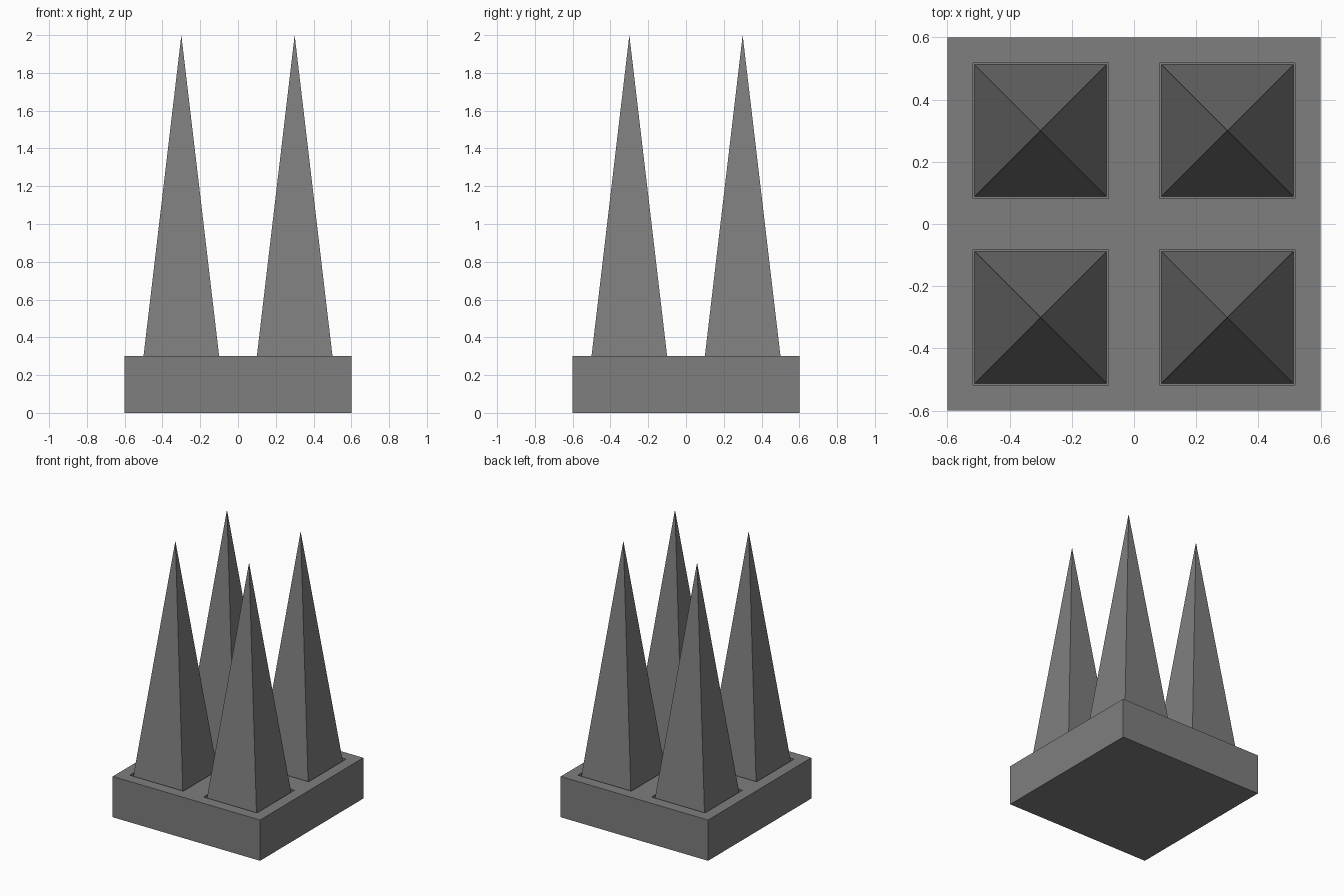
import bpy
from math import pi, sqrt

if "Cube" in bpy.data.objects:
    bpy.data.objects.remove(bpy.data.objects["Cube"])

BASE, HEIGHT = 1.2, 0.3
FLOOR, TIP = 0.2, 2.0
SPIKE_HALF, SOCKET_HALF = 0.212, 0.218
CENTRES = [(x, y) for x in (-0.3, 0.3) for y in (-0.3, 0.3)]

# Dark grey shared by every part
grey = bpy.data.materials.new("dark_grey")
grey.diffuse_color = (0.21, 0.21, 0.21, 1)
grey.use_nodes = True
grey.node_tree.nodes["Principled BSDF"].inputs["Base Color"].default_value = grey.diffuse_color


def box(name, centre, size):
    bpy.ops.mesh.primitive_cube_add(size=1, location=centre)
    ob = bpy.context.object
    ob.name = name
    ob.scale = size
    bpy.ops.object.transform_apply(location=False, rotation=False, scale=True)
    ob.data.materials.append(grey)
    return ob


# Square base block
base = box("base", (0, 0, HEIGHT / 2), (BASE, BASE, HEIGHT))

for i, (x, y) in enumerate(CENTRES, 1):
    # Shallow square socket cut into the base
    cutter = box(f"socket_cutter_{i}", (x, y, FLOOR + 0.1),
                 (2 * SOCKET_HALF, 2 * SOCKET_HALF, 0.2))
    mod = base.modifiers.new(f"socket_{i}", 'BOOLEAN')
    mod.operation = 'DIFFERENCE'
    mod.solver = 'EXACT'
    mod.object = cutter
    bpy.context.view_layer.objects.active = base
    bpy.ops.object.modifier_apply(modifier=mod.name)
    bpy.data.objects.remove(cutter)

    # Four-sided spike standing in the socket
    bpy.ops.mesh.primitive_cone_add(
        vertices=4, radius1=SPIKE_HALF * sqrt(2), radius2=0,
        depth=TIP - FLOOR, location=(x, y, (TIP + FLOOR) / 2),
        rotation=(0, 0, pi / 4))
    spike = bpy.context.object
    spike.name = f"spike_{i}"
    spike.data.materials.append(grey)
